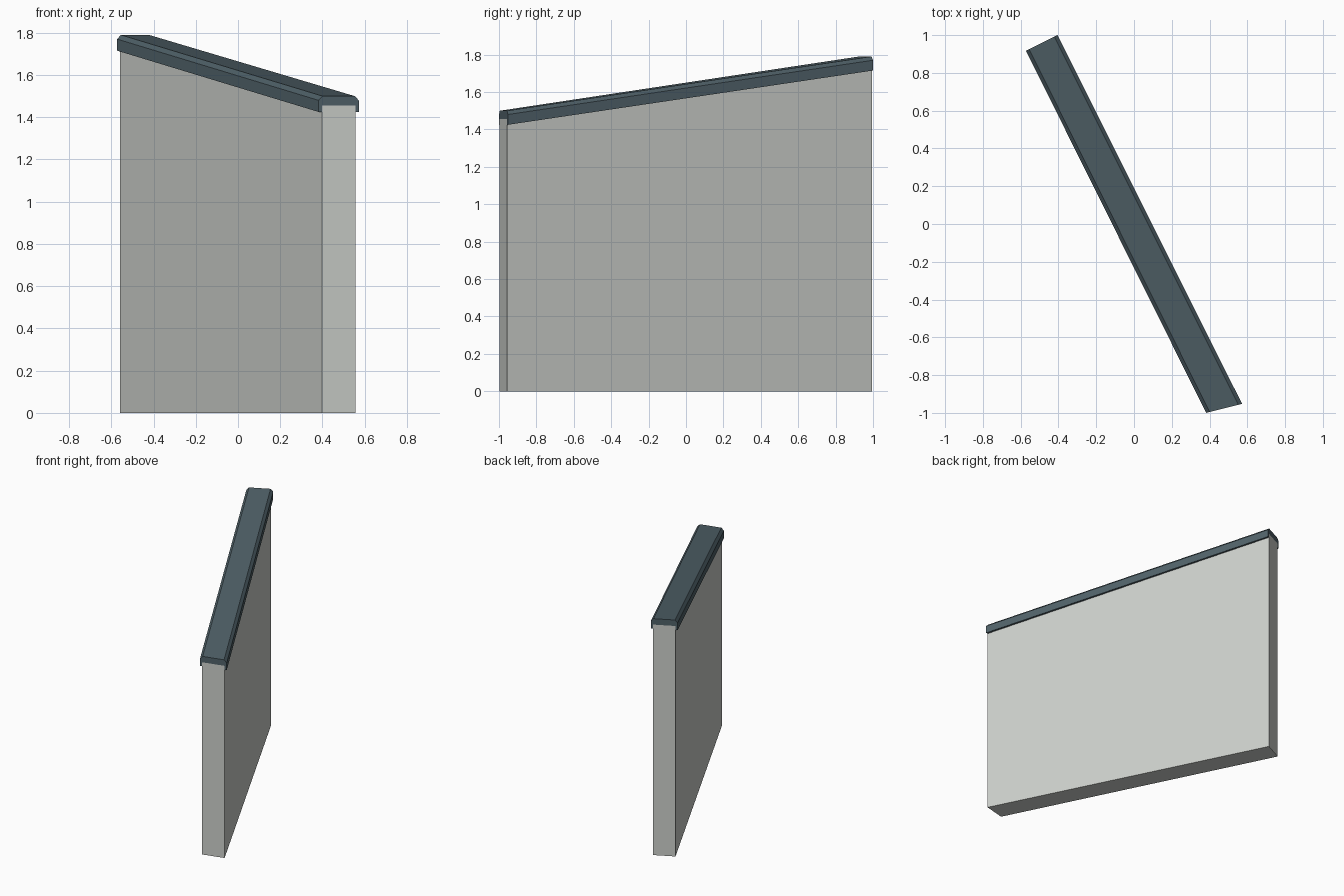
import bpy, bmesh
from mathutils import Vector

if "Cube" in bpy.data.objects:
    bpy.data.objects.remove(bpy.data.objects["Cube"])

# End lines of the coping in plan (left corner, right corner) and its top height
ENDS = [((0.382, -1.0), (0.572, -0.952), 1.50),
        ((-0.572, 0.917), (-0.405, 1.0), 1.79)]


def section(profile, end):
    # profile: (fraction across the end line, drop below the top; None = ground)
    a, b, top = Vector(end[0]), Vector(end[1]), end[2]
    pts = []
    for u, d in profile:
        p = a.lerp(b, u)
        pts.append((p.x, p.y, 0.0 if d is None else top - d))
    return pts


def loft(name, profile, color=None):
    bm = bmesh.new()
    rings = [[bm.verts.new(p) for p in section(profile, e)] for e in ENDS]
    n = len(profile)
    for i in range(n):
        j = (i + 1) % n
        bm.faces.new((rings[0][i], rings[0][j], rings[1][j], rings[1][i]))
    for r in rings:
        bm.faces.new(r)
    bmesh.ops.recalc_face_normals(bm, faces=bm.faces)
    me = bpy.data.meshes.new(name)
    bm.to_mesh(me)
    bm.free()
    ob = bpy.data.objects.new(name, me)
    bpy.context.collection.objects.link(ob)
    if color:
        mat = bpy.data.materials.new(name)
        mat.diffuse_color = color
        mat.use_nodes = True
        mat.node_tree.nodes["Principled BSDF"].inputs["Base Color"].default_value = mat.diffuse_color
        me.materials.append(mat)
    return ob


# Wall slab with sloping top
T = 0.08
loft("wall", [(T, None), (1 - T, None), (1 - T, 0.045), (T, 0.045)],
     (0.60, 0.62, 0.59, 1))

# Metal coping: chamfered channel folded over the wall top
half = [(T, 0.045), (T, 0.075), (0, 0.075), (0, 0.02), (0.1, 0)]
loft("coping", half + [(1 - u, d) for u, d in reversed(half)],
     (0.08, 0.12, 0.14, 1))
